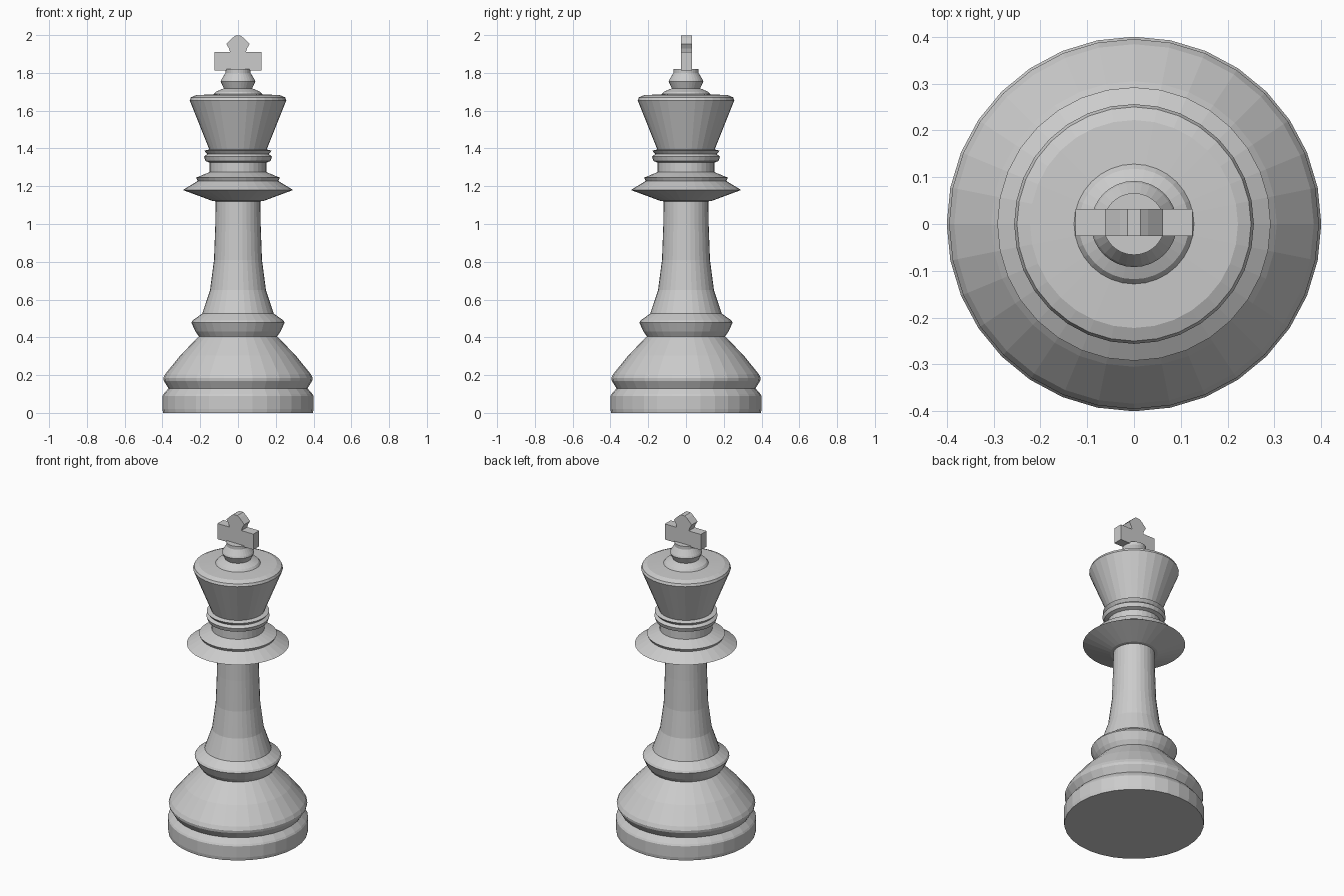
import bpy, bmesh, math

if "Cube" in bpy.data.objects:
    bpy.data.objects.remove(bpy.data.objects["Cube"])

SIDES = 32


def finish(name, bm):
    bmesh.ops.recalc_face_normals(bm, faces=bm.faces[:])
    mesh = bpy.data.meshes.new(name)
    bm.to_mesh(mesh)
    bm.free()
    obj = bpy.data.objects.new(name, mesh)
    bpy.context.collection.objects.link(obj)
    return obj


def lathe(name, profile):
    """Turn a (radius, height) profile around z and cap both ends."""
    bm = bmesh.new()
    rings = []
    for r, z in profile:
        rings.append([bm.verts.new((r * math.cos(2 * math.pi * i / SIDES),
                                    r * math.sin(2 * math.pi * i / SIDES), z))
                      for i in range(SIDES)])
    for a, b in zip(rings, rings[1:]):
        for i in range(SIDES):
            j = (i + 1) % SIDES
            bm.faces.new((a[i], a[j], b[j], b[i]))
    bm.faces.new(rings[0][::-1])
    bm.faces.new(rings[-1])
    return finish(name, bm)


# One turned body: foot, bell, waist ring, stem, collar, neck ring, crown, finial
lathe("turned_body", [
    (0.397, 0), (0.4, 0.02), (0.4, 0.09), (0.394, 0.1), (0.368, 0.13),
    (0.393, 0.17), (0.395, 0.185), (0.384, 0.207), (0.305, 0.305), (0.207, 0.405),
    (0.225, 0.43), (0.247, 0.478), (0.24, 0.49), (0.19, 0.525),
    (0.148, 0.65), (0.127, 0.81), (0.12, 1.0), (0.118, 1.12),
    (0.135, 1.122), (0.292, 1.18), (0.213, 1.228), (0.222, 1.245), (0.15, 1.275),
    (0.15, 1.325), (0.172, 1.333), (0.18, 1.357), (0.163, 1.37),
    (0.178, 1.388), (0.152, 1.395), (0.256, 1.655), (0.25, 1.67), (0.222, 1.682),
    (0.128, 1.687), (0.118, 1.7), (0.075, 1.718), (0.092, 1.755), (0.088, 1.765),
    (0.066, 1.8), (0.066, 1.82),
])

# Flat cross on top, mirrored outline pushed out along y
half = [(0.125, 1.812), (0.125, 1.91), (0.042, 1.91), (0.048, 1.93),
        (0.062, 1.953), (0.03, 1.985), (0.014, 1.997)]
outline = half + [(-x, z) for x, z in reversed(half)]
bm = bmesh.new()
front = bm.faces.new([bm.verts.new((x, -0.026, z)) for x, z in outline])
extruded = bmesh.ops.extrude_face_region(bm, geom=[front], use_keep_orig=True)
bmesh.ops.translate(bm, vec=(0, 0.058, 0),
                    verts=[v for v in extruded["geom"] if isinstance(v, bmesh.types.BMVert)])
finish("top_cross", bm)
